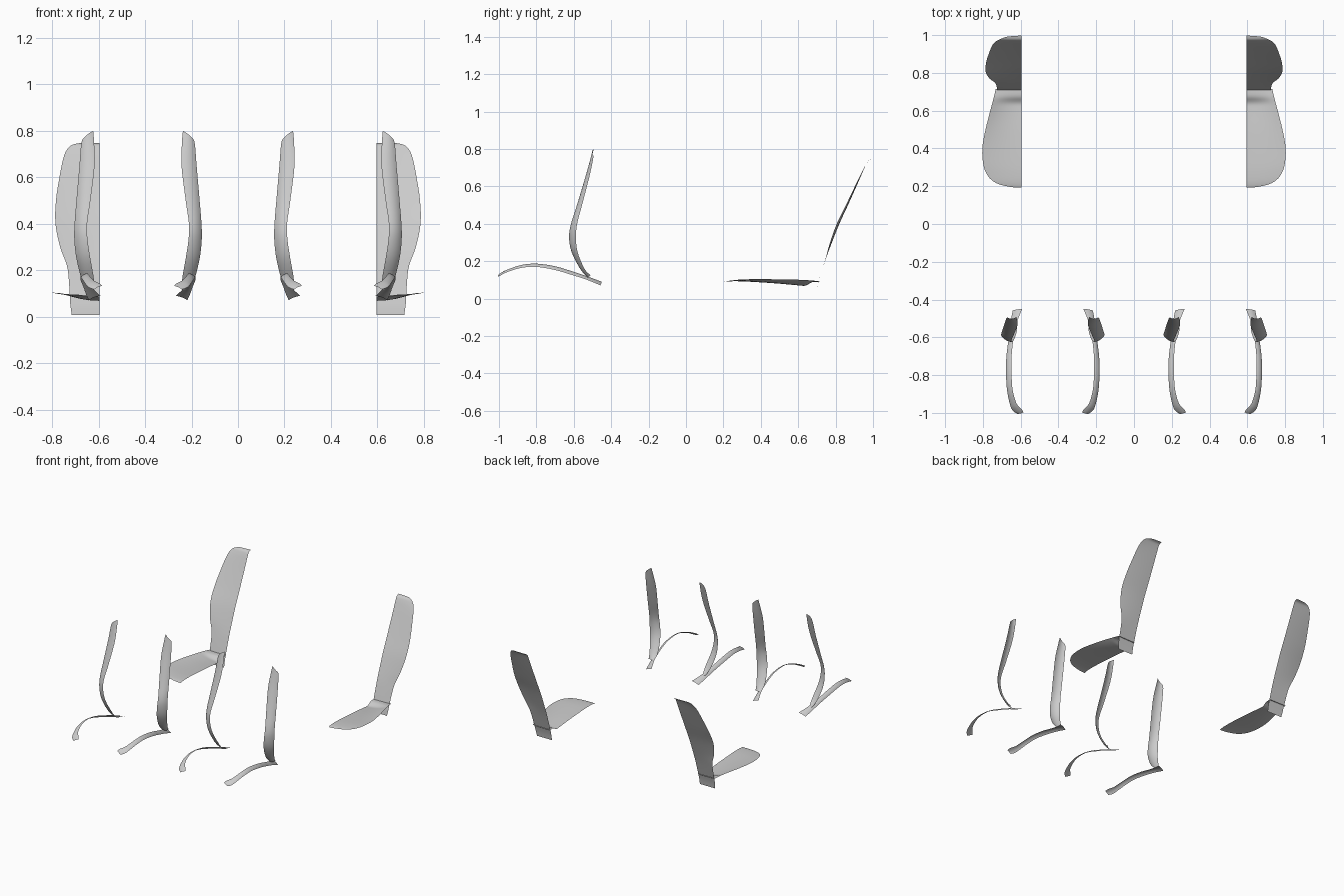
import bpy
from mathutils import Vector

if "Cube" in bpy.data.objects:
    bpy.data.objects.remove(bpy.data.objects["Cube"])

STEPS, ACROSS = 4, 8


def smooth_rows(rows):
    """Catmull-Rom interpolation along a list of (inner, outer) edge points."""
    out, n = [], len(rows)
    for i in range(n - 1):
        a, b, c, d = (rows[max(0, min(n - 1, i + k))] for k in (-1, 0, 1, 2))
        for s in range(STEPS):
            t = s / STEPS
            out.append([0.5 * (2 * q + (r - p) * t + (2 * p - 5 * q + 4 * r - w) * t * t
                               + (3 * q - p - 3 * r + w) * t ** 3)
                        for p, q, r, w in zip(a, b, c, d)])
    return out + [list(rows[-1])]


def shell(name, rows, bulge, centre=0.0, side=1, half=False):
    """Curved open panel lofted from inner edge to outer edge; side=-1 mirrors it."""
    rows = smooth_rows([(Vector(a), Vector(b)) for a, b in rows])
    verts, faces = [], []
    for i, (a, b) in enumerate(rows):
        along = rows[min(i + 1, len(rows) - 1)][0] - rows[max(i - 1, 0)][0]
        nrm = (b - a).cross(along).normalized()
        for j in range(ACROSS + 1):
            t = j / ACROSS
            arc = 1 - t * t if half else 4 * t * (1 - t)
            if half:
                p = a.lerp(b, t)
                p.y = b.y + (a.y - b.y) * arc
                p.z = b.z + (a.z - b.z) * arc
            else:
                p = a.lerp(b, t) + nrm * bulge * arc
            verts.append((centre + side * p.x, p.y, p.z))
    w = ACROSS + 1
    for i in range(len(rows) - 1):
        for j in range(ACROSS):
            k = i * w + j
            f = (k, k + 1, k + w + 1, k + w)
            faces.append(f if side > 0 else f[::-1])
    me = bpy.data.meshes.new(name)
    me.from_pydata(verts, [], faces)
    me.polygons.foreach_set("use_smooth", [True] * len(faces))
    me.update()
    ob = bpy.data.objects.new(name, me)
    bpy.context.collection.objects.link(ob)


# front backrest side trim: z, slope, y inner, y outer, x inner, x outer
back_trim = [(0.115, 0.01, -.525, -.510, .195, .228), (0.16, 0, -.565, -.543, .190, .243),
             (0.25, 0, -.612, -.580, .205, .265), (0.33, 0, -.625, -.588, .217, .274),
             (0.40, 0, -.615, -.582, .219, .273), (0.50, 0, -.583, -.556, .205, .265),
             (0.65, 0, -.537, -.517, .187, .252), (0.75, -.01, -.507, -.498, .189, .245),
             (0.80, -.035, -.493, -.495, .193, .238)]
back_rows = [((xi, yi, z), (xo, yo, z + s)) for z, s, yi, yo, xi, xo in back_trim]

# front cushion side trim: y, z inner, z outer, x inner, x outer
seat_trim = [(-.997, .132, .117, .155, .188), (-.98, .143, .126, .165, .212),
             (-.95, .157, .141, .192, .226), (-.88, .180, .163, .212, .241),
             (-.80, .187, .170, .218, .247), (-.70, .173, .155, .218, .246),
             (-.60, .143, .126, .207, .234), (-.52, .116, .100, .190, .225),
             (-.45, .090, .071, .162, .212)]
seat_rows = [((xi, y, zi), (xo, y - .008, zo)) for y, zi, zo, xi, xo in seat_trim]

for chair, c in (("left", -0.43), ("right", 0.43)):
    for s in (-1, 1):
        shell(f"{chair}_chair_back_trim", back_rows, 0.008, c, s)
        shell(f"{chair}_chair_cushion_trim", seat_rows, 0.004, c, s)

# rear backrest half panel: z, y centre, y outer, x outer
rear_back = [(.008, .690, .690, .715), (.06, .700, .700, .722), (.15, .727, .727, .727),
             (.22, .750, .748, .736), (.30, .780, .770, .765), (.40, .820, .806, .785),
             (.50, .866, .855, .783), (.60, .911, .903, .768), (.68, .946, .942, .752),
             (.72, .964, .964, .735), (.74, .977, .977, .712), (.747, .997, .990, .680)]
rear_back_rows = [((.595, yc, z), (xo, yo, z)) for z, yc, yo, xo in rear_back]

# rear cushion half panel: y, z centre, z outer, x outer, outer y shift
rear_seat = [(.192, .085, .088, .665, .006), (.203, .089, .091, .710, .006),
             (.225, .092, .095, .748, .003), (.26, .093, .099, .777, 0),
             (.31, .092, .103, .797, 0), (.40, .087, .104, .803, 0),
             (.50, .080, .103, .786, 0), (.60, .071, .101, .761, 0),
             (.64, .070, .099, .750, 0), (.675, .088, .097, .741, 0),
             (.715, .090, .092, .732, 0)]
rear_seat_rows = [((.595, y, zc), (xo, y + dy, zo)) for y, zc, zo, xo, dy in rear_seat]

for s in (-1, 1):
    shell("rear_backrest_panel", rear_back_rows, 0, 0, s, True)
    shell("rear_cushion_panel", rear_seat_rows, 0, 0, s, True)
